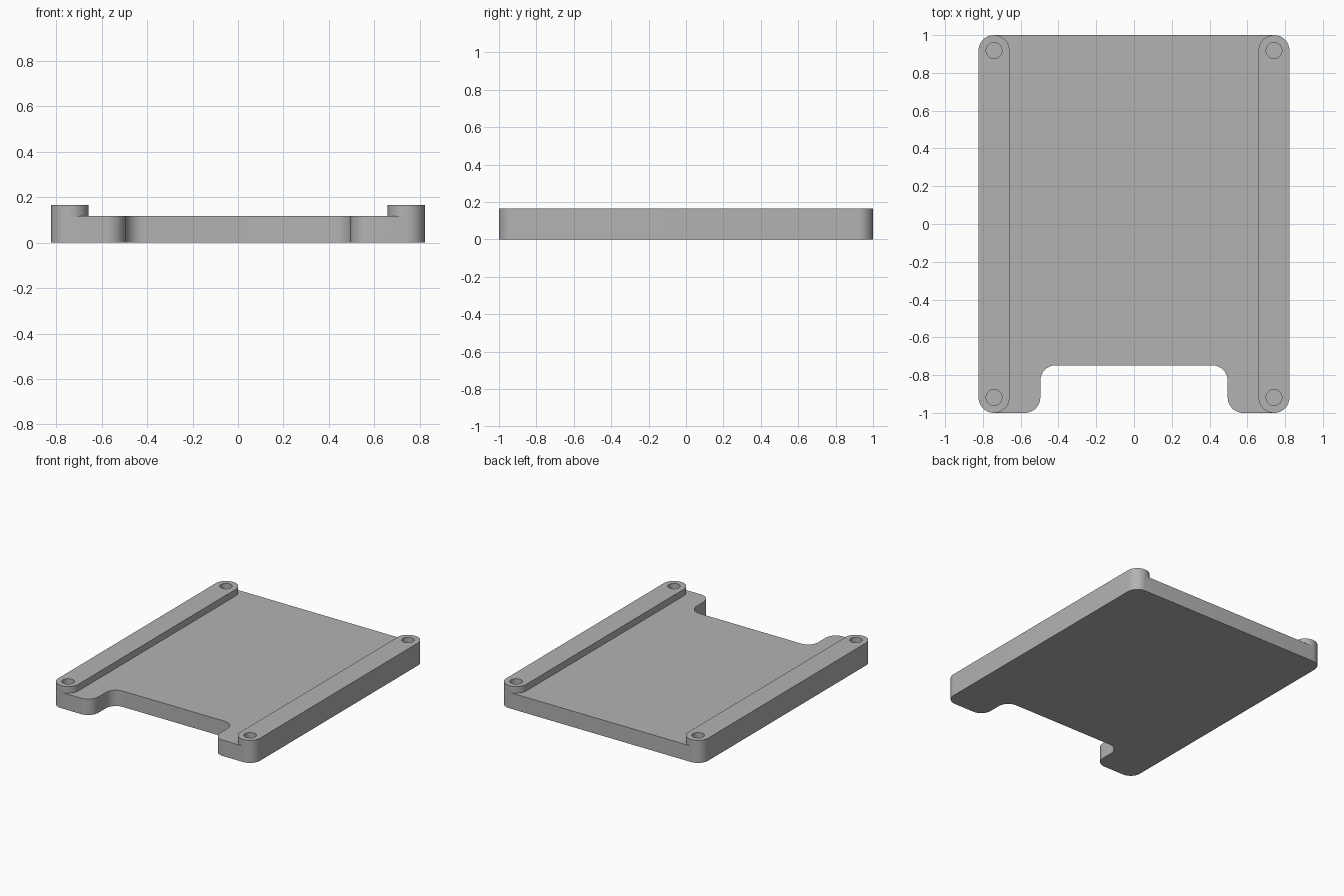
import bpy, bmesh, math
from mathutils import Vector

old = bpy.data.objects.get("Cube")
if old:
    bpy.data.objects.remove(old, do_unlink=True)

W, L = 0.823, 1.0            # half width, half length
R = 0.082                    # shared corner radius
PLATE, TOP = 0.117, 0.166    # plate height, rail height
NOTCH_X, NOTCH_Y = 0.496, -0.748

grey = bpy.data.materials.new("grey plastic")
grey.use_nodes = True
colour = (0.45, 0.45, 0.45, 1)
grey.diffuse_color = colour
grey.node_tree.nodes["Principled BSDF"].inputs["Base Color"].default_value = colour


def rounded(corners, r, steps=12):
    """Round every right-angled corner of an outline with an arc."""
    pts = []
    for i, c in enumerate(corners):
        c = Vector(c)
        a = (Vector(corners[i - 1]) - c).normalized()
        b = (Vector(corners[(i + 1) % len(corners)]) - c).normalized()
        for k in range(steps + 1):
            t = k / steps * math.pi / 2
            p = c + r * (a * (1 - math.sin(t)) + b * (1 - math.cos(t)))
            if not pts or (p - pts[-1]).length > 1e-5:
                pts.append(p)
    if (pts[0] - pts[-1]).length < 1e-5:
        pts.pop()
    return pts


def extrude(name, outline, z0, z1):
    bm = bmesh.new()
    face = bm.faces.new([bm.verts.new((p.x, p.y, z0)) for p in outline])
    new = bmesh.ops.extrude_face_region(bm, geom=[face])["geom"]
    bmesh.ops.translate(bm, vec=(0, 0, z1 - z0),
                        verts=[v for v in new if isinstance(v, bmesh.types.BMVert)])
    bmesh.ops.recalc_face_normals(bm, faces=bm.faces)
    mesh = bpy.data.meshes.new(name)
    bm.to_mesh(mesh)
    bm.free()
    mesh.materials.append(grey)
    obj = bpy.data.objects.new(name, mesh)
    bpy.context.collection.objects.link(obj)
    return obj


def combine(target, tool, operation):
    """Apply a boolean and discard the tool."""
    mod = target.modifiers.new(operation, "BOOLEAN")
    mod.operation, mod.object, mod.solver = operation, tool, "EXACT"
    bpy.context.view_layer.objects.active = target
    bpy.ops.object.modifier_apply(modifier=mod.name)
    bpy.data.objects.remove(tool, do_unlink=True)


# Base plate with a notch in the front edge
plate = extrude("base_plate", rounded([
    (-W, -L), (-NOTCH_X, -L), (-NOTCH_X, NOTCH_Y), (NOTCH_X, NOTCH_Y),
    (NOTCH_X, -L), (W, -L), (W, L), (-W, L)], R), 0, PLATE)

# Raised side rails with round ends
for side in (-1, 1):
    x0, x1 = sorted((side * W, side * (W - 2 * R)))
    rail = extrude("side_rail", rounded([(x0, -L), (x1, -L), (x1, L), (x0, L)], R),
                   PLATE, TOP)
    combine(plate, rail, "UNION")

# Blind screw holes at the rail ends
for x in (-1, 1):
    for y in (-1, 1):
        bpy.ops.mesh.primitive_cylinder_add(
            vertices=40, radius=0.042, depth=0.24,
            location=(x * (W - R), y * (L - R), TOP))
        drill = bpy.context.object
        drill.data.materials.append(grey)
        combine(plate, drill, "DIFFERENCE")

bpy.ops.object.select_all(action="DESELECT")
plate.select_set(True)
bpy.context.view_layer.objects.active = plate
bpy.ops.object.shade_smooth_by_angle(angle=math.radians(30))
